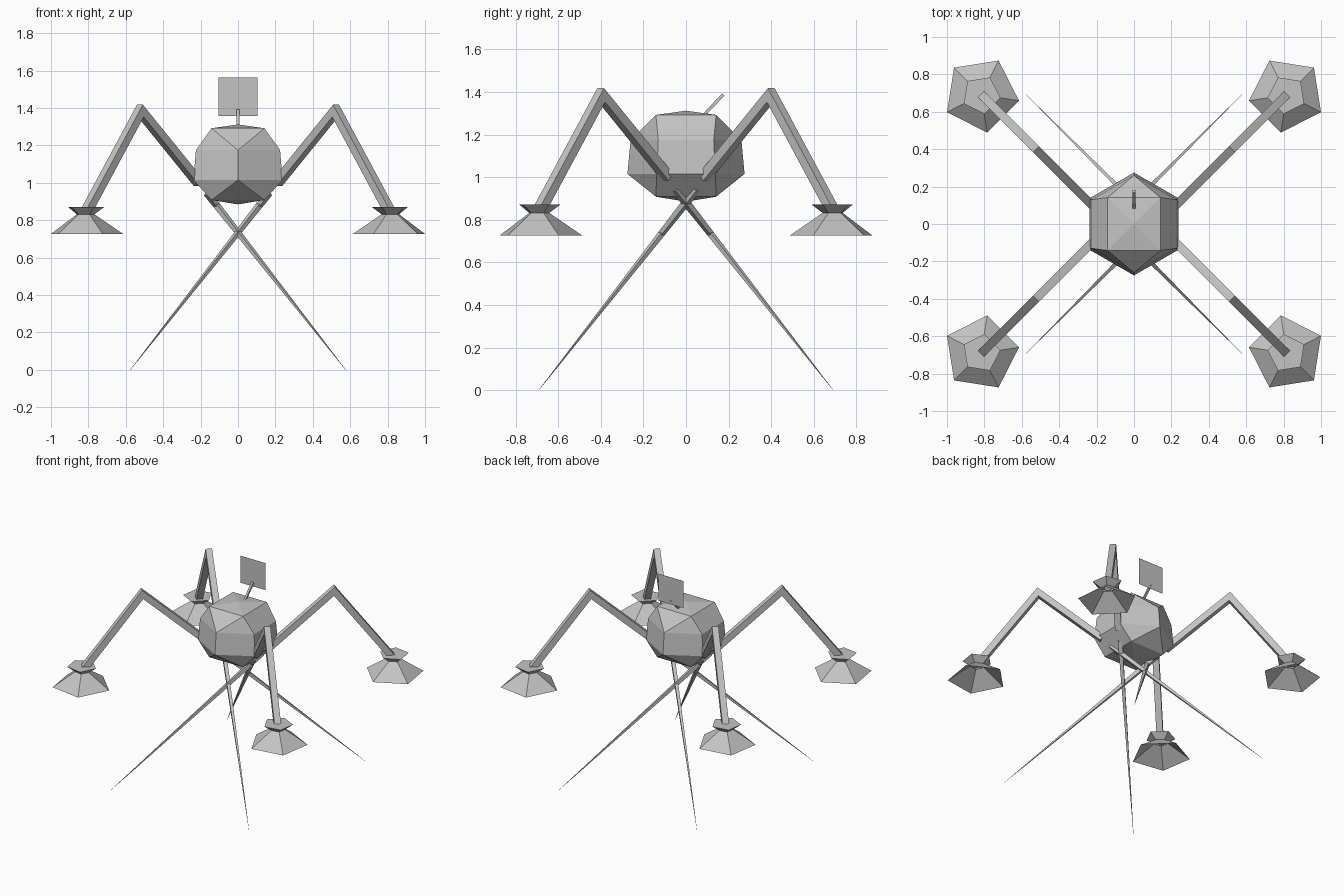
import bpy, bmesh, math
from mathutils import Vector

cube = bpy.data.objects.get("Cube")
if cube:
    bpy.data.objects.remove(cube, do_unlink=True)

grey = bpy.data.materials.new("light_grey")
grey.use_nodes = True
colour = (0.55, 0.55, 0.55, 1)
grey.diffuse_color = colour
grey.node_tree.nodes["Principled BSDF"].inputs["Base Color"].default_value = colour


def finish(bm, name):
    bmesh.ops.recalc_face_normals(bm, faces=bm.faces)
    mesh = bpy.data.meshes.new(name)
    bm.to_mesh(mesh)
    bm.free()
    mesh.materials.append(grey)
    obj = bpy.data.objects.new(name, mesh)
    bpy.context.collection.objects.link(obj)
    return obj


def ring(r, z, sides, start, centre=(0, 0)):
    """Points of a regular polygon, start angle in degrees."""
    angles = [math.radians(start) + math.tau * i / sides for i in range(sides)]
    return [Vector((centre[0] + r * math.cos(a), centre[1] + r * math.sin(a), z)) for a in angles]


def loft(name, rings, cap_start=True, cap_end=True):
    """Skin between successive rings of points."""
    bm = bmesh.new()
    loops = [[bm.verts.new(p) for p in points] for points in rings]
    for a, b in zip(loops, loops[1:]):
        n = len(a)
        for i in range(n):
            j = (i + 1) % n
            bm.faces.new((a[i], a[j], b[j], b[i]))
    if cap_start:
        bm.faces.new(loops[0])
    if cap_end:
        bm.faces.new(loops[-1])
    return finish(bm, name)


def bar(name, path, widths):
    """Square bar along a planar path, with mitred bends."""
    path = [Vector(p) for p in path]
    steps = [(b - a).normalized() for a, b in zip(path, path[1:])]
    side = steps[0].cross(Vector((0, 0, 1))).normalized()
    rings = []
    for i, (p, w) in enumerate(zip(path, widths)):
        before, after = steps[max(i - 1, 0)], steps[min(i, len(steps) - 1)]
        tangent = (before + after).normalized()
        up = side.cross(tangent) * (w / 2 / tangent.dot(after))
        s = side * w / 2
        rings.append([p + s + up, p - s + up, p - s - up, p + s - up])
    return loft(name, rings)


# Faceted body: hexagonal belt, square shoulders and shallow poles
bm = bmesh.new()
points = [Vector((0, 0, 0.885)), Vector((0, 0, 1.312))]
points += ring(0.275, 1.015, 6, 30) + ring(0.26, 1.175, 6, 30)
points += ring(0.2, 0.908, 4, 45) + ring(0.2, 1.292, 4, 45)
for p in points:
    bm.verts.new(p)
bmesh.ops.convex_hull(bm, input=bm.verts)
bmesh.ops.dissolve_limit(bm, angle_limit=math.radians(2), verts=bm.verts, edges=bm.edges)
finish(bm, "body")

# Four bent arms with flared feet, and four thin spikes
for sx, x_name in ((1, "left"), (-1, "right")):
    for sy, y_name in ((-1, "front"), (1, "back")):
        label = f"{y_name}_{x_name}"
        bar(f"{label}_arm",
            [(sx * x, sy * y, z) for x, y, z in
             ((0.21, 0.086, 1.0), (0.522, 0.398, 1.385), (0.815, 0.691, 0.84))],
            (0.045, 0.045, 0.045))

        azimuth = math.degrees(math.atan2(sy, sx))
        profile = ((0.205, 0.727), (0.05, 0.832), (0.104, 0.872))
        loft(f"{label}_foot",
             [ring(r, z, 5, azimuth, (sx * 0.817, sy * 0.691)) for r, z in profile],
             cap_start=False)

        bar(f"{label}_spike",
            [(-sx * 0.165, -sy * 0.05, 0.945), (sx * 0.576, sy * 0.691, 0)],
            (0.03, 0.001))

# Antenna stalk and flat panel
bar("antenna_stalk", [(0, 0.04, 1.245), (0, 0.175, 1.388)], (0.015, 0.015))
bm = bmesh.new()
bm.faces.new([bm.verts.new((x * 0.104, 0.178, 1.46 + z * 0.102))
              for x, z in ((-1, -1), (1, -1), (1, 1), (-1, 1))])
finish(bm, "antenna_panel")
